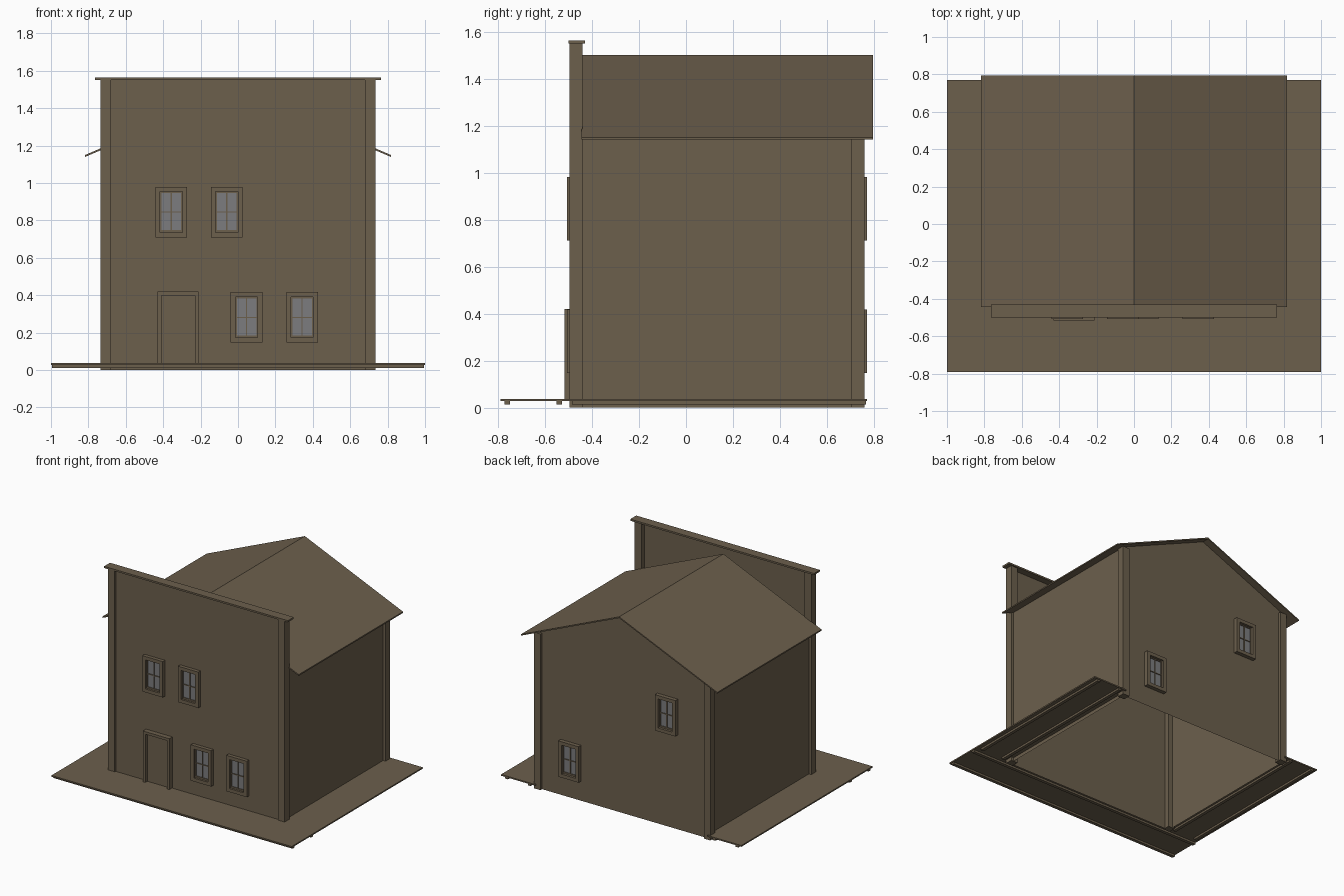
import bpy, bmesh

if "Cube" in bpy.data.objects:
    bpy.data.objects.remove(bpy.data.objects["Cube"])


def material(name, rgb):
    m = bpy.data.materials.new(name)
    m.diffuse_color = (*rgb, 1)
    m.use_nodes = True
    m.node_tree.nodes["Principled BSDF"].inputs["Base Color"].default_value = m.diffuse_color
    return m


WOOD = material("weathered brown wood", (0.15, 0.115, 0.073))
GLASS = material("grey window glass", (0.20, 0.203, 0.21))


def finish(name, bm, mat):
    me = bpy.data.meshes.new(name)
    bm.to_mesh(me)
    bm.free()
    me.materials.append(mat)
    ob = bpy.data.objects.new(name, me)
    bpy.context.collection.objects.link(ob)
    return ob


def add_box(bm, x0, x1, y0, y1, z0, z1):
    ret = bmesh.ops.create_cube(bm, size=1)
    for v in ret["verts"]:
        v.co = ((x0 + x1) / 2 + v.co.x * (x1 - x0),
                (y0 + y1) / 2 + v.co.y * (y1 - y0),
                (z0 + z1) / 2 + v.co.z * (z1 - z0))


def boxes(name, dims, mat=WOOD):
    bm = bmesh.new()
    for d in dims:
        add_box(bm, min(d[0], d[1]), max(d[0], d[1]),
                min(d[2], d[3]), max(d[2], d[3]), d[4], d[5])
    return finish(name, bm, mat)


def sheet(name, pts):
    bm = bmesh.new()
    bm.faces.new([bm.verts.new(p) for p in pts])
    return finish(name, bm, WOOD)


FRONT, BACK, SIDE = -0.48, 0.74, 0.715
RIDGE, EAVE, OVER = 1.50, 1.15, 0.817
SLOPE = (RIDGE - EAVE) / OVER
top = RIDGE - 0.01 - SLOPE * SIDE

# Walls: thin sheets, open underneath
sheet("front_wall", [(-0.70, FRONT, 0), (0.70, FRONT, 0), (0.70, FRONT, 1.55), (-0.70, FRONT, 1.55)])
sheet("back_wall", [(SIDE, BACK, 0), (-SIDE, BACK, 0), (-SIDE, BACK, top),
                    (0, BACK, RIDGE - 0.01), (SIDE, BACK, top)])
sheet("right_wall", [(SIDE, FRONT, 0), (SIDE, BACK, 0), (SIDE, BACK, top), (SIDE, FRONT, top)])
sheet("left_wall", [(-SIDE, BACK, 0), (-SIDE, FRONT, 0), (-SIDE, FRONT, top), (-SIDE, BACK, top)])

# Corner posts and the cap of the false front
for s, side in ((-1, "left"), (1, "right")):
    boxes(f"front_post_{side}", [(s * 0.68, s * 0.735, -0.495, -0.44, 0, 1.55)])
    boxes(f"back_post_{side}", [(s * 0.68, s * 0.735, 0.705, 0.76, 0, 1.175)])
boxes("false_front_cap", [(-0.765, 0.765, -0.50, -0.43, 1.55, 1.563)])

# Gabled roof slab
bm = bmesh.new()
profile = [(-OVER, EAVE), (0, RIDGE), (OVER, EAVE), (OVER, EAVE - 0.01), (0, RIDGE - 0.01), (-OVER, EAVE - 0.01)]
ends = [[bm.verts.new((x, y, z)) for x, z in profile] for y in (-0.445, 0.795)]
for i in range(6):
    j = (i + 1) % 6
    bm.faces.new((ends[0][i], ends[0][j], ends[1][j], ends[1][i]))
for e in ends:
    bm.faces.new((e[0], e[1], e[4], e[5]))
    bm.faces.new((e[1], e[2], e[3], e[4]))
bmesh.ops.recalc_face_normals(bm, faces=bm.faces)
finish("roof", bm, WOOD)


# Windows: frame, glass and glazing bars; d is the outward y direction
def window(name, x, z, wall, out):
    d = 1 if out > wall else -1
    w, h, f = 0.085, 0.135, 0.026
    boxes(name + "_frame", [
        (x - w, x - w + f, wall, out, z - h, z + h),
        (x + w - f, x + w, wall, out, z - h, z + h),
        (x - w + f, x + w - f, wall, out, z + h - f, z + h),
        (x - w + f, x + w - f, wall, out, z - h, z - h + f)])
    g = wall + d * 0.006
    boxes(name + "_glass", [(x - w + f, x + w - f, wall + d * 0.001, g, z - h + f, z + h - f)], GLASS)
    b = g + d * 0.006
    a, c = w - f, h - f
    boxes(name + "_bars", [
        (x - 0.003, x + 0.003, g, b, z - c, z + c),
        (x - a, x + a, g, b, z - 0.003, z + 0.003),
        (x - a, x - a + 0.007, g, b, z - c, z + c),
        (x + a - 0.007, x + a, g, b, z - c, z + c),
        (x - a, x + a, g, b, z + c - 0.007, z + c),
        (x - a, x + a, g, b, z - c, z - c + 0.012)])


for i, (x, z) in enumerate([(-0.357, 0.845), (-0.06, 0.845), (0.046, 0.282), (0.343, 0.282)]):
    window(f"front_window_{i + 1}", x, z, FRONT, -0.507)
for i, (x, z) in enumerate([(0.44, 0.282), (-0.365, 0.845)]):
    window(f"back_window_{i + 1}", x, z, BACK, 0.77)

# Door with frame
boxes("door_frame", [(-0.43, -0.41, FRONT, -0.517, 0.035, 0.42),
                     (-0.23, -0.21, FRONT, -0.517, 0.035, 0.42),
                     (-0.41, -0.23, FRONT, -0.517, 0.40, 0.42)])
boxes("door", [(-0.41, -0.23, FRONT, -0.492, 0.035, 0.40)])

# Boardwalk around three sides, on joists
boxes("front_boardwalk", [(-1, 1, -0.79, -0.485, 0.027, 0.037)])
boxes("front_joists", [(-0.995, 0.995, y - 0.012, y + 0.012, 0.012, 0.027) for y in (-0.76, -0.54)])
for s, side in ((-1, "left"), (1, "right")):
    boxes(f"{side}_boardwalk", [(s * SIDE, s, -0.485, 0.77, 0.027, 0.037)])
    boxes(f"{side}_joists", [(s * (x - 0.012), s * (x + 0.012), -0.485, 0.765, 0.012, 0.027)
                             for x in (0.77, 0.96)])
# Centre the whole model front to back
# (roof back edge and boardwalk front edge are at about equal distances already)
